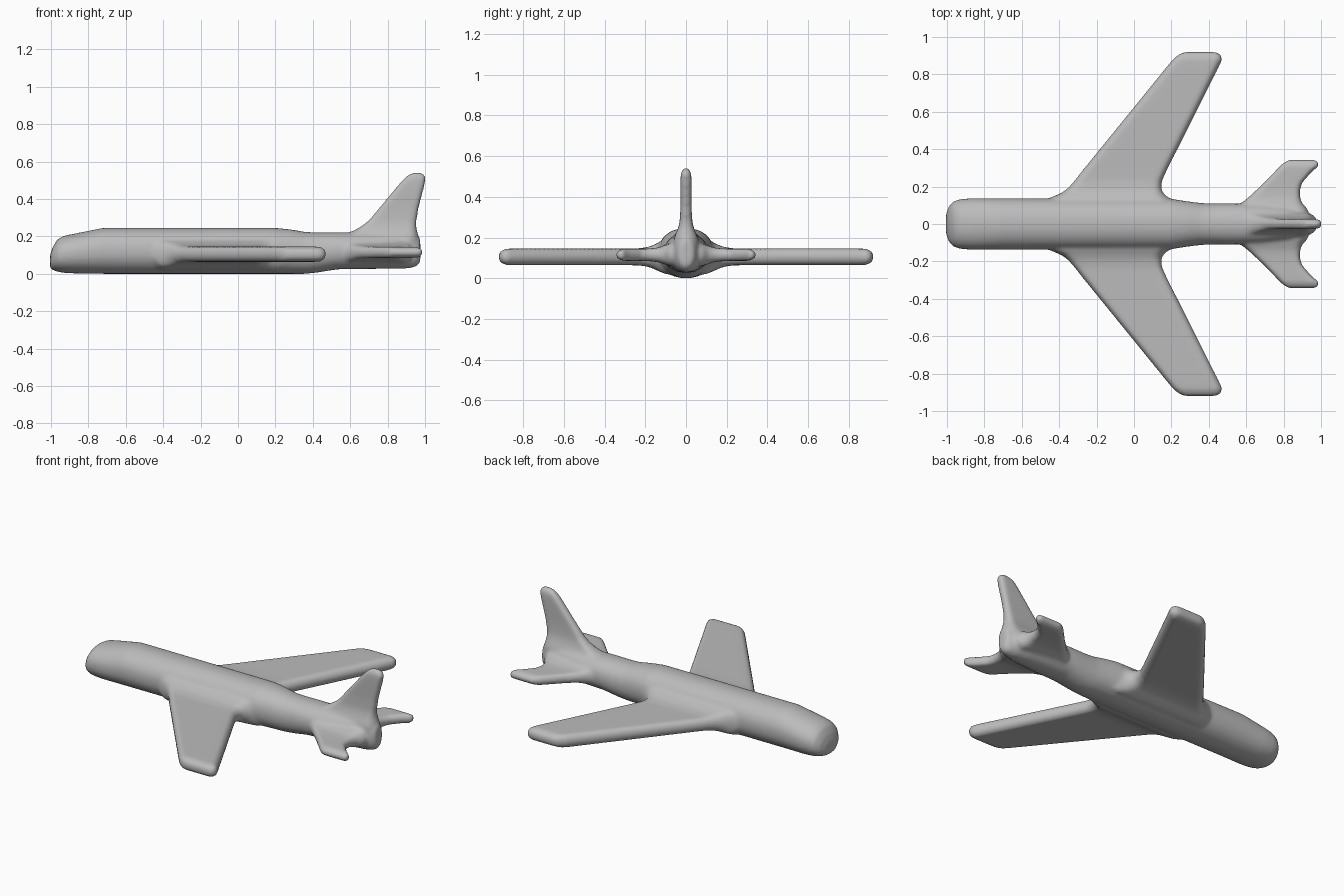
import bpy, bmesh, math
from mathutils import Vector

if "Cube" in bpy.data.objects:
    bpy.data.objects.remove(bpy.data.objects["Cube"])

N = 32
bm = bmesh.new()


def oval(a, b):
    """Slightly squared ellipse."""
    pts = []
    for i in range(N):
        t = 2 * math.pi * i / N
        c, s = math.cos(t), math.sin(t)
        pts.append((a * math.copysign(abs(c) ** 0.92, c),
                    b * math.copysign(abs(s) ** 0.92, s)))
    return pts


def slab(a, b):
    """Flat plate section with round edges."""
    r = min(a, b)
    pts = []
    for i in range(N):
        t = 2 * math.pi * (i + 0.5) / N
        c, s = math.cos(t), math.sin(t)
        pts.append((math.copysign(a - r, c) + r * c, math.copysign(b - r, s) + r * s))
    return pts


def loft(rings):
    """Closed skin through a list of point rings."""
    loops = [[bm.verts.new(p) for p in ring] for ring in rings]
    faces = [bm.faces.new(loops[0]), bm.faces.new(loops[-1])]
    for lo, hi in zip(loops, loops[1:]):
        for i in range(N):
            j = (i + 1) % N
            faces.append(bm.faces.new((lo[i], lo[j], hi[j], hi[i])))
    bmesh.ops.recalc_face_normals(bm, faces=faces)


# Fuselage: x, half width, bottom, top
body = [(-1.005, .055, .03, .10), (-.99, .095, .02, .145), (-.965, .122, .011, .185),
        (-.93, .133, .005, .204), (-.87, .138, .002, .216), (-.72, .138, 0, .246),
        (.2, .135, 0, .246), (.28, .122, 0, .238), (.36, .112, 0, .224),
        (.42, .110, .006, .222), (.53, .110, .024, .222), (.68, .105, .026, .222),
        (.82, .09, .027, .222), (.9, .07, .028, .22), (.95, .052, .036, .21),
        (.975, .035, .06, .19)]
loft([[(x, u, (lo + hi) / 2 + v) for u, v in oval(w, (hi - lo) / 2)]
      for x, w, lo, hi in body])


def side_surface(sections, z):
    """Mirrored surfaces: y, front x, rear x, half thickness."""
    for side in (1, -1):
        loft([[((f + r) / 2 + u, side * y, z + v) for u, v in slab((r - f) / 2, t)]
              for y, f, r, t in sections])


# Wings with thickened roots
side_surface([(0, -.48, .28, .085), (.10, -.48, .27, .085), (.14, -.45, .185, .068),
              (.165, -.39, .157, .056), (.19, -.355, .146, .048), (.23, -.32, .15, .042),
              (.28, -.281, .173, .041), (.85, .182, .459, .041), (.88, .207, .473, .04),
              (.90, .23, .468, .034), (.912, .25, .455, .026), (.92, .272, .435, .012)], .105)

# Tailplane
side_surface([(0, .53, .93, .06), (.08, .53, .93, .055), (.11, .57, .90, .045),
              (.14, .608, .89, .035), (.18, .652, .888, .031), (.22, .693, .90, .030),
              (.28, .752, .952, .030), (.31, .78, .99, .029), (.328, .80, .99, .023),
              (.342, .825, .975, .012)], .115)

# Fin: z, front x, rear x, half thickness
fin = [(.12, .54, .975, .06), (.19, .54, .968, .06), (.215, .58, .962, .052),
       (.235, .625, .957, .043), (.26, .667, .954, .035), (.29, .702, .956, .030),
       (.35, .752, .966, .027), (.42, .81, .984, .027), (.48, .86, 1.0, .027),
       (.51, .887, 1.005, .026), (.528, .908, 1.0, .02), (.54, .93, .985, .01)]
loft([[((f + r) / 2 + u, v, z) for u, v in slab((r - f) / 2, t)] for z, f, r, t in fin])

mesh = bpy.data.meshes.new("airplane")
bm.to_mesh(mesh)
bm.free()
plane = bpy.data.objects.new("airplane", mesh)
bpy.context.collection.objects.link(plane)

grey = bpy.data.materials.new("plain grey")
grey.diffuse_color = (0.5, 0.5, 0.5, 1)
grey.use_nodes = True
grey.node_tree.nodes["Principled BSDF"].inputs["Base Color"].default_value = grey.diffuse_color
mesh.materials.append(grey)

# Fuse the parts into one skin and soften the joins
fuse = plane.modifiers.new("fuse", "REMESH")
fuse.mode = "VOXEL"
fuse.voxel_size = 0.011
fuse.use_smooth_shade = True
soften = plane.modifiers.new("soften", "SMOOTH")
soften.factor = 0.5
soften.iterations = 7
